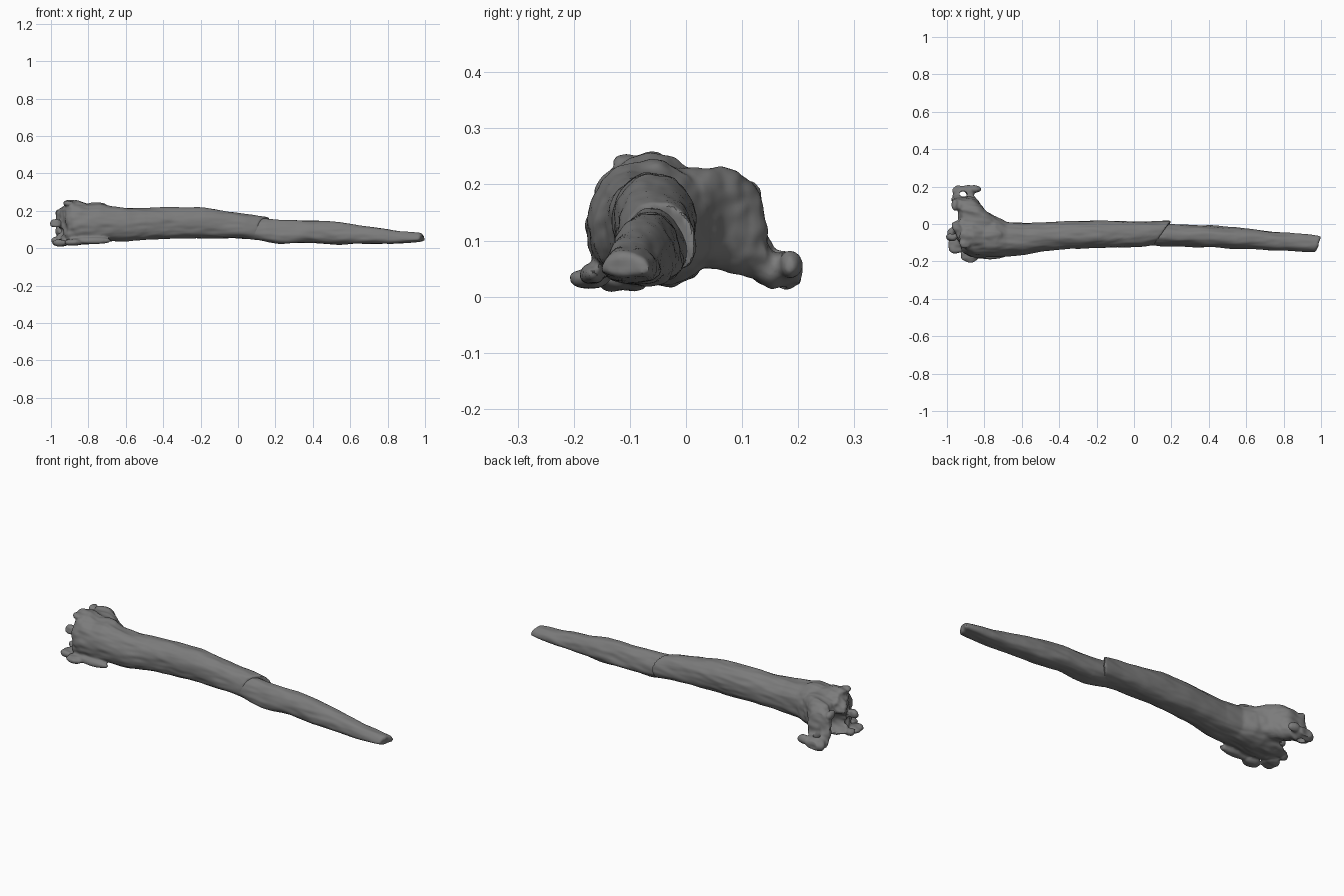
import bpy, bmesh, math
from mathutils import Vector, noise

if "Cube" in bpy.data.objects:
    bpy.data.objects.remove(bpy.data.objects["Cube"])

N = 28
bone = bpy.data.materials.new('dark_bone')
bone.diffuse_color = (0.2, 0.2, 0.2, 1)
bone.use_nodes = True
bone.node_tree.nodes["Principled BSDF"].inputs["Base Color"].default_value = bone.diffuse_color


def loft(bm, sections, axis='x', egg=0.12, power=0.85):
    """Skin rounded rings: (pos, a_min, a_max, z_min, z_max, slant)."""
    rings = []
    for pos, a0, a1, z0, z1, slant in sections:
        ring = []
        for i in range(N):
            t = 2 * math.pi * i / N
            c, s = math.cos(t), math.sin(t)
            c = math.copysign(abs(c) ** power, c)
            s = math.copysign(abs(s) ** power, s)
            da = (a1 - a0) / 2 * c * (1 - egg * (s + 0.3))
            a, z = (a0 + a1) / 2 + da, (z0 + z1) / 2 + (z1 - z0) / 2 * s
            p = pos + slant * da
            ring.append(bm.verts.new((p, a, z) if axis == 'x' else (a, p, z)))
        rings.append(ring)
    faces = [bm.faces.new(rings[0]), bm.faces.new(rings[-1][::-1])]
    for r, q in zip(rings, rings[1:]):
        for i in range(N):
            j = (i + 1) % N
            faces.append(bm.faces.new((r[i], q[i], q[j], r[j])))
    bmesh.ops.recalc_face_normals(bm, faces=faces)


def lump(bm, center, size):
    v = bmesh.ops.create_icosphere(bm, subdivisions=3, radius=1)['verts']
    for p in v:
        p.co = Vector(center) + Vector([a * b for a, b in zip(p.co, size)])


def make(name, bm):
    me = bpy.data.meshes.new(name)
    bm.to_mesh(me)
    bm.free()
    ob = bpy.data.objects.new(name, me)
    bpy.context.collection.objects.link(ob)
    me.materials.append(bone)
    return ob


def bake(ob, kind, **settings):
    """Add a modifier and bake it, keeping the old mesh if it comes out empty."""
    m = ob.modifiers.new(kind.lower(), kind)
    for k, val in settings.items():
        setattr(m, k, val)
    dg = bpy.context.evaluated_depsgraph_get()
    dg.update()
    me = bpy.data.meshes.new_from_object(ob.evaluated_get(dg))
    ob.modifiers.clear()
    ok = len(me.vertices) > 200
    if ok:
        ob.data = me
    return ok


def finish(ob, voxel, cutter=None):
    """Fuse the volumes, carve, then weather the surface along the grain."""
    bake(ob, 'REMESH', mode='VOXEL', voxel_size=voxel)
    if cutter:
        bake(cutter, 'REMESH', mode='VOXEL', voxel_size=voxel)
        for solver in ('EXACT', 'MANIFOLD', 'FLOAT'):
            if bake(ob, 'BOOLEAN', operation='DIFFERENCE', object=cutter, solver=solver):
                break
        bake(ob, 'REMESH', mode='VOXEL', voxel_size=voxel)
    bake(ob, 'SMOOTH', factor=0.5, iterations=3)
    moves = []
    for v in ob.data.vertices:
        x, y, z = v.co
        head = min(1, max(0, (-0.75 - x) / 0.15))
        d = 0.006 * noise.noise((x * 5, y * 16, z * 16))
        d += 0.003 * noise.noise((x * 12, y * 45, z * 45))
        d += head * 0.008 * noise.noise((x * 18, y * 28, z * 28))
        moves.append(v.co + v.normal * d)
    for v, co in zip(ob.data.vertices, moves):
        v.co = co
    ob.data.materials.clear()
    ob.data.materials.append(bone)
    bpy.ops.object.select_all(action='DESELECT')
    bpy.context.view_layer.objects.active = ob
    ob.select_set(True)
    bpy.ops.object.shade_smooth_by_angle(angle=math.radians(40))


# upper shaft and flared joint end
bm = bmesh.new()
loft(bm, [
    (-0.945, -0.160, 0.02, 0.03, 0.215, -0.45),
    (-0.91, -0.175, 0.05, 0.02, 0.25, -0.3),
    (-0.86, -0.18, 0.055, 0.018, 0.255, -0.1),
    (-0.80, -0.182, 0.055, 0.02, 0.24, 0),
    (-0.74, -0.180, 0.045, 0.03, 0.243, 0),
    (-0.68, -0.177, 0.015, 0.035, 0.225, 0),
    (-0.58, -0.168, 0.008, 0.038, 0.216, 0),
    (-0.48, -0.148, 0.012, 0.045, 0.216, 0),
    (-0.35, -0.134, 0.017, 0.052, 0.222, 0),
    (-0.18, -0.130, 0.020, 0.055, 0.217, 0),
    (-0.05, -0.127, 0.017, 0.053, 0.198, 0.1),
    (0.06, -0.122, 0.017, 0.046, 0.180, 0.35),
    (0.15, -0.115, 0.017, 0.036, 0.166, 0.75)])
# side wing reaching out and down to a prong
loft(bm, [
    (-0.06, -0.95, -0.68, 0.05, 0.235, 0),
    (0.03, -0.945, -0.73, 0.05, 0.232, 0),
    (0.07, -0.945, -0.79, 0.045, 0.238, 0),
    (0.11, -0.965, -0.825, 0.035, 0.212, 0),
    (0.132, -0.975, -0.84, 0.015, 0.195, 0),
    (0.15, -0.975, -0.85, 0.010, 0.09, 0),
    (0.18, -0.97, -0.86, 0.010, 0.082, 0),
    (0.205, -0.945, -0.88, 0.02, 0.07, 0)], axis='y', egg=0)
# ragged knobs and splinters round the broken end
for c, s in [((-0.88, -0.172, 0.033), (0.05, 0.035, 0.020)),
             ((-0.95, -0.11, 0.028), (0.045, 0.045, 0.020)),
             ((-0.975, -0.07, 0.13), (0.028, 0.022, 0.028)),
             ((-0.975, -0.045, 0.04), (0.025, 0.025, 0.02)),
             ((-0.85, 0.185, 0.055), (0.036, 0.02, 0.025)),
             ((-0.90, -0.08, 0.24), (0.04, 0.05, 0.018)),
             ((-0.76, -0.06, 0.23), (0.06, 0.035, 0.017)),
             ((-0.955, 0.10, 0.19), (0.02, 0.035, 0.02)),
             ((-0.78, -0.165, 0.042), (0.10, 0.022, 0.02))]:
    lump(bm, c, s)
upper = make('upper_shaft', bm)

# cutter: hollow joint face, notch and the hole through the prong
bm = bmesh.new()
lump(bm, (-0.99, 0.035, 0.10), (0.13, 0.075, 0.07))
lump(bm, (-0.985, -0.08, 0.085), (0.06, 0.05, 0.03))
lump(bm, (-0.985, 0.03, 0.22), (0.06, 0.03, 0.07))
lump(bm, (-0.915, 0.158, 0.06), (0.02, 0.016, 0.3))
cutter = make('joint_cutter', bm)
cutter.hide_render = True
finish(upper, 0.0055, cutter)
bpy.data.objects.remove(cutter)

# lower shaft, set slightly inside the broken edge
bm = bmesh.new()
loft(bm, [
    (0.06, -0.112, 0.005, 0.05, 0.16, 0),
    (0.17, -0.122, 0.002, 0.030, 0.157, 0.4),
    (0.23, -0.122, 0.0, 0.022, 0.152, 0.1),
    (0.40, -0.125, -0.004, 0.025, 0.148, 0),
    (0.55, -0.136, -0.016, 0.020, 0.140, 0),
    (0.68, -0.141, -0.030, 0.022, 0.119, 0),
    (0.82, -0.148, -0.044, 0.024, 0.096, 0.1),
    (0.93, -0.154, -0.056, 0.029, 0.086, 0.3),
    (0.978, -0.155, -0.061, 0.033, 0.081, 0.3),
    (0.988, -0.149, -0.065, 0.04, 0.072, 0.3)], egg=0.22)
lower = make('lower_shaft', bm)
finish(lower, 0.006)
